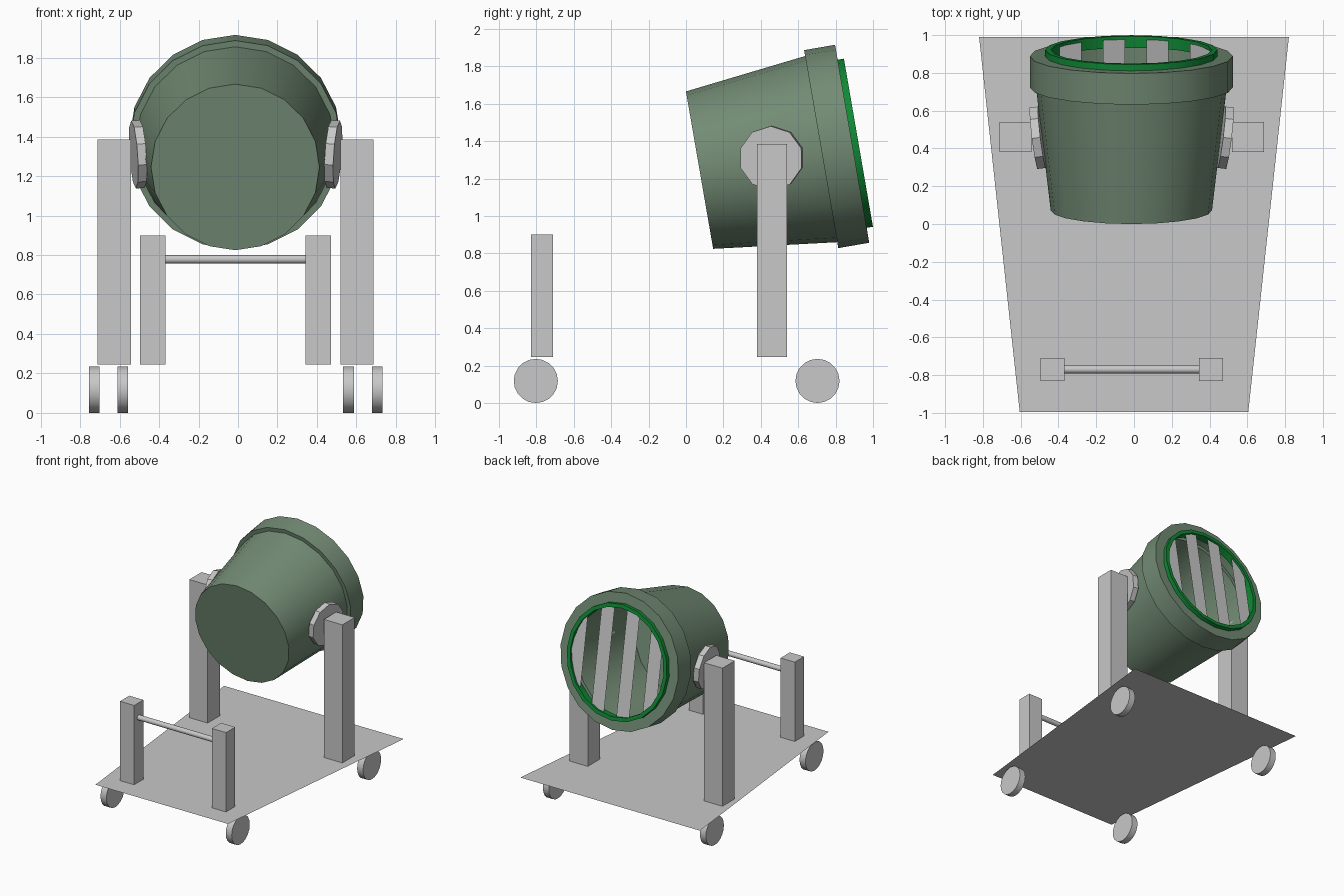
import bpy, bmesh, math
from mathutils import Vector, Matrix

if "Cube" in bpy.data.objects:
    bpy.data.objects.remove(bpy.data.objects["Cube"])


def material(name, rgb):
    m = bpy.data.materials.new(name)
    m.use_nodes = True
    m.diffuse_color = (*rgb, 1)
    m.node_tree.nodes["Principled BSDF"].inputs["Base Color"].default_value = (*rgb, 1)
    return m


GREY = material("light grey metal", (0.58, 0.58, 0.58))
OLIVE = material("dull green paint", (0.17, 0.26, 0.175))
GREEN = material("bright green trim", (0.005, 0.25, 0.035))
CX = -0.012          # the carriage sits slightly off the deck centre


def finish(name, bm, mat, matrix=Matrix(), smooth=False):
    bmesh.ops.recalc_face_normals(bm, faces=bm.faces)
    me = bpy.data.meshes.new(name)
    bm.to_mesh(me)
    bm.free()
    me.materials.append(mat)
    ob = bpy.data.objects.new(name, me)
    ob.matrix_world = matrix
    bpy.context.collection.objects.link(ob)
    if smooth:
        bpy.ops.object.select_all(action='DESELECT')
        ob.select_set(True)
        bpy.context.view_layer.objects.active = ob
        bpy.ops.object.shade_smooth_by_angle(angle=math.radians(35))
    return ob


def box(name, lo, hi, mat):
    lo, hi = Vector(lo), Vector(hi)
    bm = bmesh.new()
    bmesh.ops.create_cube(bm, size=1)
    bmesh.ops.scale(bm, vec=hi - lo, verts=bm.verts)
    bmesh.ops.translate(bm, vec=(lo + hi) / 2, verts=bm.verts)
    return finish(name, bm, mat)


def cylinder(name, centre, direction, radius, depth, sides, mat, smooth=True):
    bm = bmesh.new()
    bmesh.ops.create_cone(bm, cap_ends=True, segments=sides, radius1=radius,
                          radius2=radius, depth=depth)
    rot = Vector(direction).to_track_quat('Z', 'Y').to_matrix().to_4x4()
    return finish(name, bm, mat, Matrix.Translation(centre) @ rot, smooth)


def lathe(name, profile, sides, mat, matrix, closed=False, cap=False):
    """Revolve (radius, height) points about local z."""
    bm = bmesh.new()
    rings = []
    for r, h in profile:
        rings.append([bm.verts.new((r * math.cos(a), r * math.sin(a), h))
                      for a in (math.tau * i / sides for i in range(sides))])
    pairs = list(zip(rings, rings[1:]))
    if closed:
        pairs.append((rings[-1], rings[0]))
    for a, b in pairs:
        for i in range(sides):
            j = (i + 1) % sides
            bm.faces.new((a[i], a[j], b[j], b[i]))
    if cap:
        bm.faces.new(rings[0])
    return finish(name, bm, mat, matrix, True)


# Deck: thin trapezoid sheet
bm = bmesh.new()
bm.faces.new([bm.verts.new(p) for p in ((-0.605, -0.995, 0.245), (0.605, -0.995, 0.245),
                                        (0.82, 0.99, 0.245), (-0.82, 0.99, 0.245))])
finish("deck", bm, GREY)

# Posts, wheels and pivot discs on both sides
for side, s in (("left", 1), ("right", -1)):
    def span(a, b):
        return sorted((CX + s * a, CX + s * b))
    x0, x1 = span(0.531, 0.699)
    box(side + "_rear_post", (x0, 0.38, 0.245), (x1, 0.54, 1.385), GREY)
    x0, x1 = span(0.355, 0.484)
    box(side + "_front_post", (x0, -0.83, 0.245), (x1, -0.71, 0.9), GREY)
    for end, x, y in (("front", 0.572, -0.803), ("rear", 0.717, 0.703)):
        cylinder(f"{side}_{end}_wheel", (CX + s * x, y, 0.118), (1, 0, 0),
                 0.118, 0.054, 20, GREY)
    cylinder(side + "_pivot_disc", (CX + s * 0.495, 0.457, 1.31), (s, -0.125, -0.07),
             0.172, 0.045, 10, GREY, False)

# Push bar between the front posts
cylinder("push_bar", (CX, -0.77, 0.778), (1, 0, 0), 0.021, 0.72, 16, GREY)

# Lamp housing: tapered drum with a stepped collar, open toward the rear
axis_frame = Matrix.Translation((CX - 0.002, 0.0725, 1.245)) @ Matrix.Rotation(math.radians(-80.2), 4, 'X')
lathe("lamp_housing", [(0.427, 0), (0.505, 0.66), (0.537, 0.66), (0.537, 0.828),
                       (0.44, 0.828)], 20, OLIVE, axis_frame, cap=True)

# Trim ring around the opening
lathe("trim_ring", [(0.456, 0.80), (0.456, 0.862), (0.425, 0.862), (0.425, 0.80)],
      20, GREEN, axis_frame, closed=True)

# Shutter slats trimmed to the round opening
bm = bmesh.new()
R = 0.428
for i in range(4):
    c = -0.322 + 0.23 * i
    xs = [max(-R, min(R, c + d)) for d in (-0.058, 0, 0.058)]
    edge = [(x, math.sqrt(max(R * R - x * x, 0.0004))) for x in xs]
    loop = edge + [(x, -y) for x, y in reversed(edge)]
    bm.faces.new([bm.verts.new((x, y, 0.845)) for x, y in loop])
finish("shutter_slats", bm, GREY, axis_frame)
